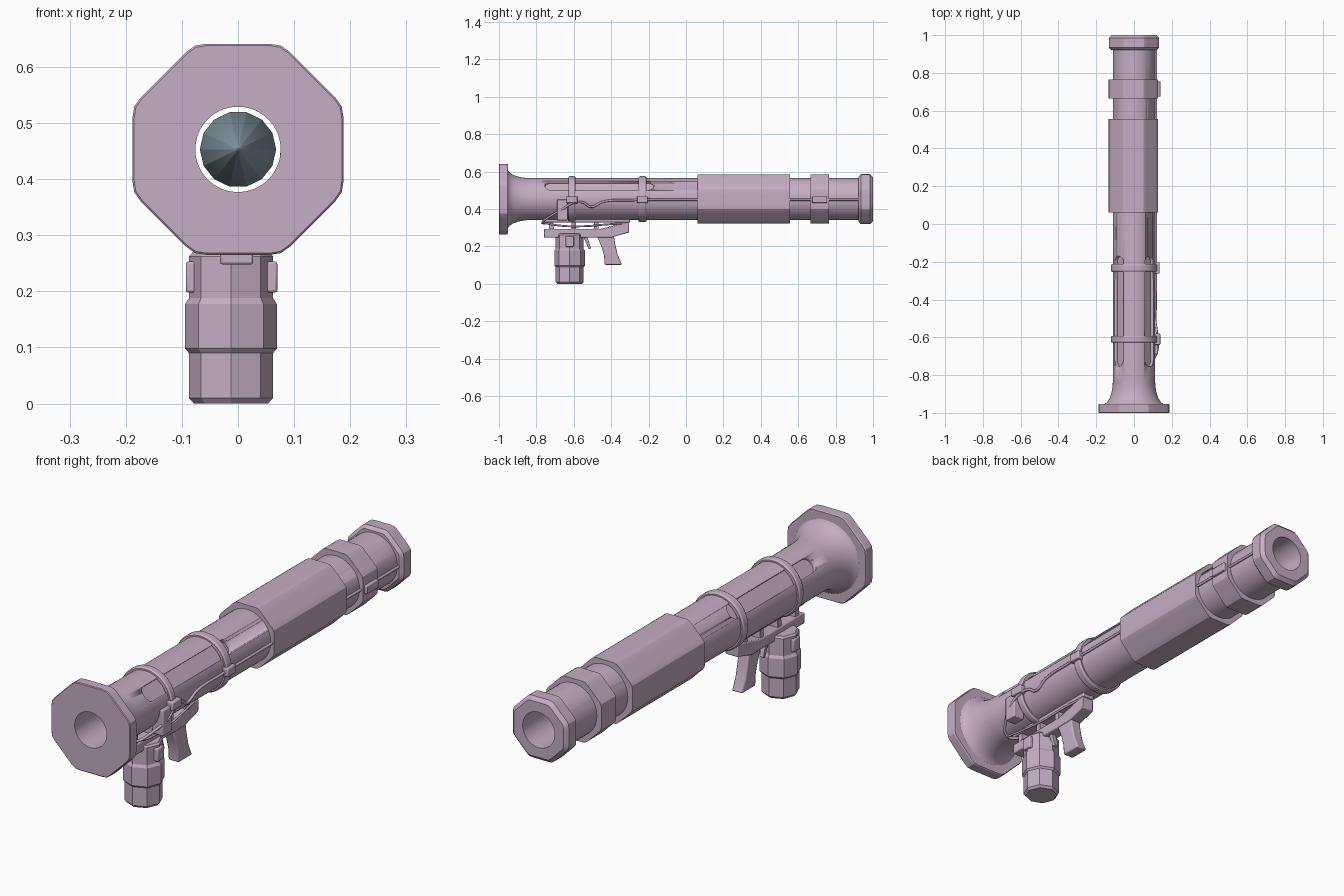
import bpy, bmesh, math
from mathutils import Vector, Matrix

if "Cube" in bpy.data.objects:
    bpy.data.objects.remove(bpy.data.objects["Cube"])

AXIS_Z = 0.453


def material(name, rgb):
    m = bpy.data.materials.new(name)
    m.diffuse_color = (*rgb, 1)
    m.use_nodes = True
    m.node_tree.nodes["Principled BSDF"].inputs["Base Color"].default_value = m.diffuse_color
    return m


MAUVE = material("mauve", (0.56, 0.42, 0.55))
STEEL = material("blue_grey", (0.23, 0.31, 0.36))


def finish(name, bm, mat=MAUVE, bevel=0, angle=20):
    bmesh.ops.recalc_face_normals(bm, faces=bm.faces)
    me = bpy.data.meshes.new(name)
    bm.to_mesh(me)
    bm.free()
    me.materials.append(mat)
    ob = bpy.data.objects.new(name, me)
    bpy.context.collection.objects.link(ob)
    if bevel:
        b = ob.modifiers.new("bevel", 'BEVEL')
        b.width = bevel
        b.segments = 2
    bpy.ops.object.select_all(action='DESELECT')
    ob.select_set(True)
    bpy.context.view_layer.objects.active = ob
    bpy.ops.object.shade_smooth_by_angle(angle=math.radians(angle))
    return ob


def lathe(name, rings, n=64, mat=MAUVE, closed=True, cx=0.0):
    """Rings along y: (y, radius) is round, (y, apothem, True) octagonal."""
    bm = bmesh.new()
    loops = []
    for ring in rings:
        y, r = ring[:2]
        loop = []
        for i in range(n):
            a = 2 * math.pi * i / n
            k = r
            if len(ring) == 3:
                d = (a + math.pi / 8) % (math.pi / 4) - math.pi / 8
                k = r * min(1 / math.cos(d), 1.064)
            loop.append(bm.verts.new((cx + k * math.cos(a), y, AXIS_Z + k * math.sin(a))))
        loops.append(loop)
    pairs = list(zip(loops, loops[1:]))
    if closed:
        pairs.append((loops[-1], loops[0]))
    for p, q in pairs:
        for i in range(n):
            j = (i + 1) % n
            bm.faces.new((p[i], p[j], q[j], q[i]))
    if not closed:
        bm.faces.new(loops[0])
        bm.faces.new(loops[-1])
    return finish(name, bm, mat)


def box(name, x, y, z, bevel=0.004):
    bm = bmesh.new()
    bmesh.ops.create_cube(bm, size=1)
    for v in bm.verts:
        v.co = [lo + (hi - lo) * (c + 0.5) for c, (lo, hi) in zip(v.co, (x, y, z))]
    return finish(name, bm, bevel=bevel)


def side_plate(name, outline, x0, x1, bevel=0.004):
    """Extrude a (y, z) outline across x."""
    bm = bmesh.new()
    f = bm.faces.new([bm.verts.new((x0, y, z)) for y, z in outline])
    g = bmesh.ops.extrude_face_region(bm, geom=[f])
    for v in g['geom']:
        if isinstance(v, bmesh.types.BMVert):
            v.co.x = x1
    return finish(name, bm, bevel=bevel)


def cable(name, points, r=0.006):
    cu = bpy.data.curves.new(name, 'CURVE')
    cu.dimensions = '3D'
    cu.bevel_depth = r
    cu.bevel_resolution = 2
    cu.use_fill_caps = True
    s = cu.splines.new('BEZIER')
    s.bezier_points.add(len(points) - 1)
    for bp, p in zip(s.bezier_points, points):
        bp.co = p
        bp.handle_left_type = bp.handle_right_type = 'AUTO'
    s.resolution_u = 6
    cu.materials.append(MAUVE)
    ob = bpy.data.objects.new(name, cu)
    bpy.context.collection.objects.link(ob)


# Hollow tube with flared rear
flare = [(-0.955 + 0.125 * (1 - math.cos(t)) * 1.0, 0.165 - 0.053 * math.sin(t))
         for t in [math.pi / 2 * i / 8 for i in range(9)]]
tube = lathe("tube", [(-0.99, 0.076), (-0.99, 0.165)] + flare + [(0.99, 0.112), (0.99, 0.076)])

# Capsule recesses on both upper shoulders
for s, side in ((1, "right"), (-1, "left")):
    bm = bmesh.new()
    hw, y0, y1 = 0.033, -0.755, -0.17
    pts = []
    for i in range(13):
        t = math.pi * i / 12
        pts.append((hw * math.cos(t), y1 - hw + hw * math.sin(t)))
    pts += [(-u, y0 + y1 - y) for u, y in pts]
    f = bm.faces.new([bm.verts.new((u, y, 0.089)) for u, y in pts])
    g = bmesh.ops.extrude_face_region(bm, geom=[f])
    for v in g['geom']:
        if isinstance(v, bmesh.types.BMVert):
            v.co.z = 0.16
    bm.transform(Matrix.Translation((0, 0, AXIS_Z)) @ Matrix.Rotation(s * math.radians(48), 4, 'Y'))
    cutter = finish("recess_cutter_" + side, bm)
    cutter.hide_render = True
    cutter.hide_set(True)
    mod = tube.modifiers.new("recess_" + side, 'BOOLEAN')
    mod.operation = 'DIFFERENCE'
    mod.object = cutter

# Octagonal fittings
lathe("rear_flange", [(-1, 0.076), (-1, 0.185, True), (-0.997, 0.188, True), (-0.958, 0.188, True),
                      (-0.953, 0.185, True), (-0.953, 0.1), (-0.97, 0.076)])
lathe("main_sleeve", [(0.062, 0.1), (0.062, 0.131, True), (0.555, 0.131, True), (0.555, 0.1)], cx=-0.003)
lathe("front_band", [(0.665, 0.1), (0.665, 0.131, True), (0.765, 0.131, True), (0.765, 0.1)], cx=-0.003)
lathe("muzzle_cap", [(1, 0.076), (1, 0.118, True), (0.985, 0.133, True), (0.935, 0.133, True),
                     (0.922, 0.12, True), (0.922, 0.1), (0.95, 0.076)])

# Round clamps
for name, y, w in (("rear_clamp", -0.61, 0.018), ("middle_clamp", -0.233, 0.021)):
    lathe(name, [(y - w, 0.105), (y - w, 0.118), (y - w * 0.6, 0.123), (y + w * 0.6, 0.123),
                 (y + w, 0.118), (y + w, 0.105)])

# Rocket inside the bore
lathe("rocket", [(-0.4, 0.002), (-0.385, 0.014), (-0.3, 0.045), (-0.18, 0.068), (0.35, 0.068),
                 (0.45, 0.045)], n=14, mat=STEEL, closed=False)

# Rail, struts and front bracket below the tube
side_plate("rail", [(-0.76, 0.248), (-0.40, 0.248), (-0.305, 0.275), (-0.305, 0.33),
                    (-0.36, 0.318), (-0.46, 0.293), (-0.76, 0.293)], -0.032, 0.027)
for i, y in enumerate((-0.72, -0.60, -0.48, -0.37)):
    side_plate("rail_strut_%d" % (i + 1), [(y - 0.014, 0.28), (y + 0.014, 0.28),
                                          (y + 0.01, 0.36), (y - 0.01, 0.36)], -0.025, 0.022, 0.002)
box("rail_shoe", (-0.03, 0.026), (-0.765, -0.30), (0.328, 0.346), 0.003)

# Pistol grip and trigger
side_plate("grip", [(-0.476, 0.255), (-0.385, 0.255), (-0.378, 0.21), (-0.365, 0.155), (-0.342, 0.102),
                    (-0.435, 0.102), (-0.438, 0.15), (-0.452, 0.2)], -0.027, 0.023, 0.006)
side_plate("trigger", [(-0.55, 0.255), (-0.528, 0.255), (-0.508, 0.19), (-0.52, 0.185)], -0.012, 0.008, 0.002)

# Eight-sided canister
bm = bmesh.new()
profile = [(0, 0.066), (0.01, 0.075), (0.09, 0.075), (0.098, 0.082), (0.177, 0.082),
           (0.188, 0.075), (0.262, 0.075), (0.27, 0.068)]
loops = [[bm.verts.new((-0.0125 + r * math.cos(i * math.pi / 4), -0.622 + r * math.sin(i * math.pi / 4), z))
          for i in range(8)] for z, r in profile]
for p, q in zip(loops, loops[1:]):
    for i in range(8):
        bm.faces.new((p[i], p[(i + 1) % 8], q[(i + 1) % 8], q[i]))
bm.faces.new(loops[0])
bm.faces.new(loops[-1])
finish("canister", bm)
box("canister_lug_left", (-0.093, -0.062), (-0.645, -0.60), (0.198, 0.253))
box("canister_lug_right", (0.03, 0.07), (-0.645, -0.60), (0.198, 0.253))

# Side connector, cable clips and cables
box("connector_box", (0.075, 0.128), (-0.69, -0.632), (0.34, 0.45))
for name, y0, y1, x1 in (("clip_rear", -0.64, -0.58, 0.139), ("clip_middle", -0.262, -0.204, 0.135),
                         ("clip_front", 0.675, 0.755, 0.141)):
    box(name, (0.10, x1), (y0, y1), (0.432, 0.468))
cable("control_cable", [(0.0, -0.74, 0.325), (0.05, -0.768, 0.328), (0.10, -0.72, 0.365), (0.125, -0.66, 0.40),
                        (0.125, -0.61, 0.43), (0.118, -0.55, 0.435), (0.113, -0.51, 0.412),
                        (0.115, -0.44, 0.44), (0.116, -0.3, 0.447), (0.116, 0.08, 0.45)])
cable("front_cable", [(0.116, 0.54, 0.45), (0.116, 0.74, 0.45), (0.116, 0.93, 0.45)])
cable("trigger_cable", [(0.05, -0.768, 0.328), (0.055, -0.68, 0.312), (0.045, -0.55, 0.308),
                        (0.035, -0.42, 0.318), (0.02, -0.315, 0.325)], 0.005)
